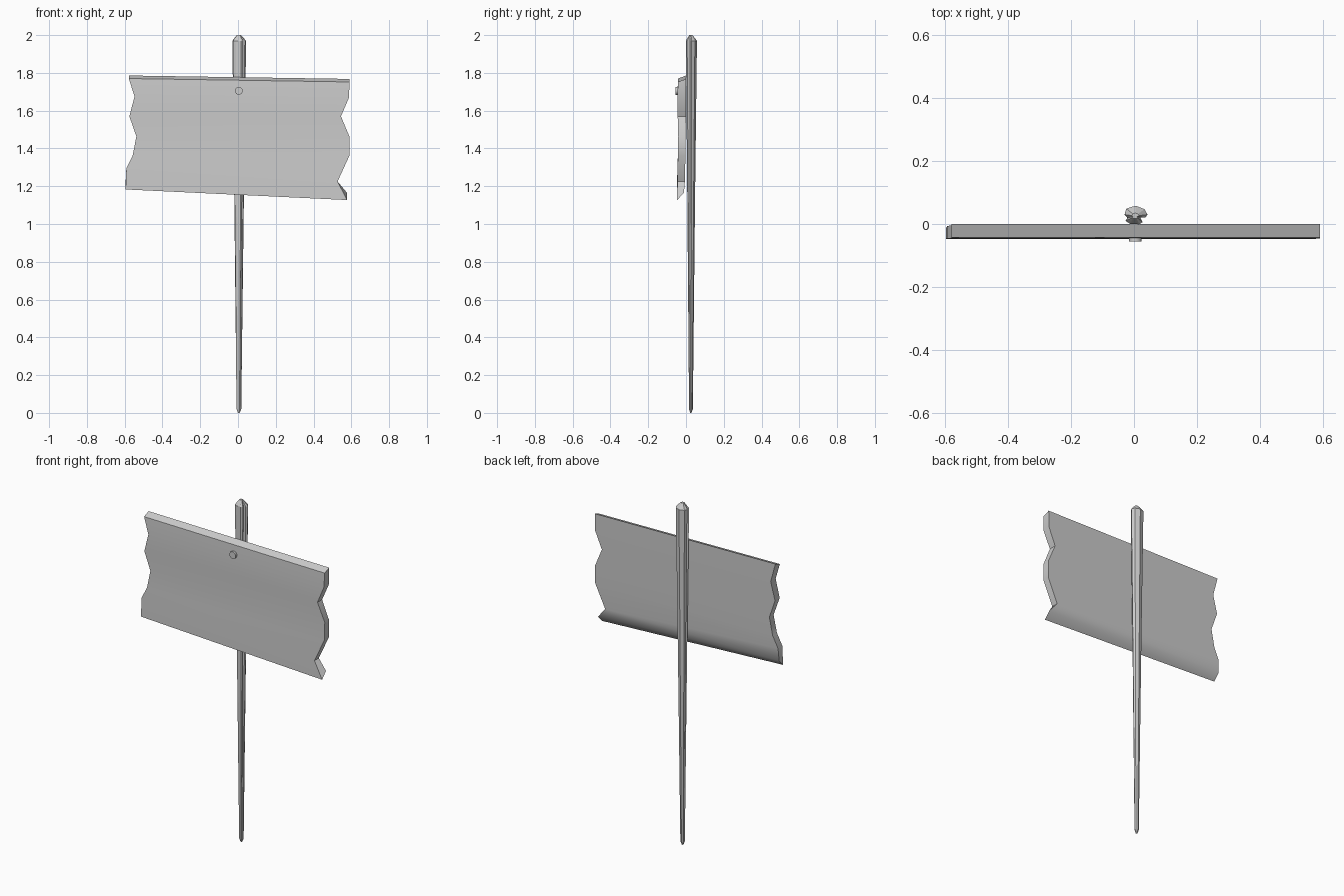
import bpy, bmesh, math

if "Cube" in bpy.data.objects:
    bpy.data.objects.remove(bpy.data.objects["Cube"])


def make_object(name, bm, angle=40):
    bmesh.ops.recalc_face_normals(bm, faces=bm.faces[:])
    me = bpy.data.meshes.new(name)
    bm.to_mesh(me)
    bm.free()
    ob = bpy.data.objects.new(name, me)
    bpy.context.collection.objects.link(ob)
    bpy.ops.object.select_all(action='DESELECT')
    bpy.context.view_layer.objects.active = ob
    ob.select_set(True)
    bpy.ops.object.shade_smooth_by_angle(angle=math.radians(angle))
    return ob


def loft(bm, rings):
    """Skin closed rings of points and cap both ends."""
    vs = [[bm.verts.new(p) for p in ring] for ring in rings]
    n = len(vs[0])
    for a, b in zip(vs, vs[1:]):
        for i in range(n):
            j = (i + 1) % n
            bm.faces.new((a[i], a[j], b[j], b[i]))
    bm.faces.new(vs[0])
    bm.faces.new(vs[-1])


# Post: grooved, split-wood cross-section tapering to a blunt foot
section = [(.005, .058), (.033, .047), (.043, .03), (.036, .02), (.020, .021),
           (.027, .006), (.017, -.001), (-.012, 0), (-.027, .01),
           (-.021, .019), (-.03, .03), (-.024, .049)]
cx, cy = .004, .025
levels = [(0, .12), (.02, .34), (1.15, .70), (1.97, 1.0), (2.0, .3)]
bm = bmesh.new()
loft(bm, [[(cx + (x - cx) * s, cy + (y - cy) * s, z) for x, y in section]
          for z, s in levels])
make_object("post", bm, 30)

# Board: broken ends, slightly wavy front, slanted top and bottom edges
left = [(-.578, 1.770), (-.548, 1.675), (-.575, 1.570), (-.538, 1.463),
        (-.558, 1.362), (-.591, 1.294), (-.595, 1.183)]
right = [(.590, 1.752), (.588, 1.670), (.545, 1.570), (.590, 1.463),
         (.590, 1.362), (.527, 1.225), (.577, 1.127)]
front_y = [-.042, -.046, -.044, -.041, -.043, -.046, -.047]
back_y = [0, 0, -.001, -.002, -.003, -.006, -.011]
back_dz = [.016, 0, 0, 0, 0, 0, .038]
rings = []
for (lx, lz), (rx, rz), fy, by, dz in zip(left, right, front_y, back_y, back_dz):
    rings.append([(lx, fy, lz), (rx, fy, rz), (rx, by, rz + dz), (lx, by, lz + dz)])
bm = bmesh.new()
loft(bm, rings)
make_object("board", bm)

# Nail head holding the board to the post
bpy.ops.mesh.primitive_cylinder_add(vertices=10, radius=.021, depth=.036,
                                    location=(.004, -.038, 1.705),
                                    rotation=(math.pi / 2, 0, 0))
bpy.context.object.name = "nail"
bpy.ops.object.shade_smooth_by_angle(angle=math.radians(40))
